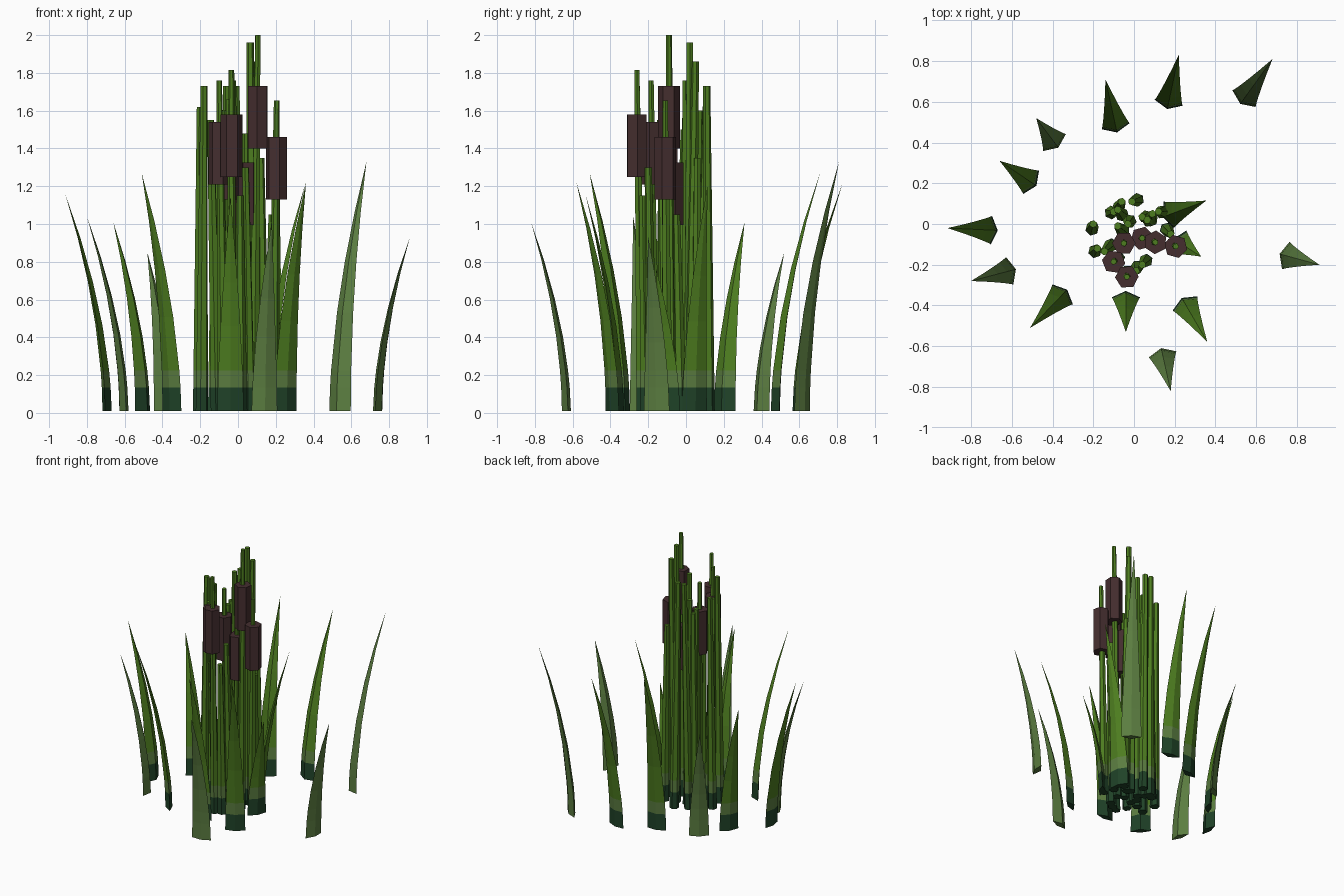
import bpy, bmesh, math, random
from mathutils import Vector

if "Cube" in bpy.data.objects:
    bpy.data.objects.remove(bpy.data.objects["Cube"])

random.seed(4)

def material(name, col):
    m = bpy.data.materials.new(name)
    m.diffuse_color = (*col, 1)
    m.use_nodes = True
    m.node_tree.nodes["Principled BSDF"].inputs["Base Color"].default_value = m.diffuse_color
    return m

DARK = material("dark base green", (0.014, 0.055, 0.021))
PALE = material("pale grey green", (0.105, 0.205, 0.052))
BRIGHT = material("bright green", (0.075, 0.205, 0.014))
BROWN = material("seed head brown", (0.058, 0.027, 0.028))

def loft(name, rings, mats, rule, tip=None):
    """Skin a list of rings; rule(z) picks the colour of each face."""
    bm = bmesh.new()
    vs = [[bm.verts.new(p) for p in r] for r in rings]
    n = len(rings[0])
    bm.faces.new(vs[0][::-1])
    for a, b in zip(vs, vs[1:]):
        for i in range(n):
            j = (i + 1) % n
            bm.faces.new((a[i], a[j], b[j], b[i]))
    if tip is not None:
        t = bm.verts.new(tip)
        for i in range(n):
            bm.faces.new((vs[-1][i], vs[-1][(i + 1) % n], t))
    else:
        bm.faces.new(vs[-1])
    bmesh.ops.recalc_face_normals(bm, faces=bm.faces)
    for f in bm.faces:
        f.material_index = rule(f.calc_center_median().z)
    me = bpy.data.meshes.new(name)
    bm.to_mesh(me)
    bm.free()
    for m in mats:
        me.materials.append(m)
    ob = bpy.data.objects.new(name, me)
    bpy.context.collection.objects.link(ob)
    return ob

def bands(z):
    return 0 if z < 0.135 else 1 if z < 0.225 else 2

def ngon(c, r, n, turn=0.0):
    return [Vector((c[0] + r * math.cos(turn + 2 * math.pi * i / n),
                    c[1] + r * math.sin(turn + 2 * math.pi * i / n), c[2])) for i in range(n)]

# Curved blades with a folded, pointed cross-section
def leaf(base, tip, h, banded, half=0.07):
    b, t = Vector((*base, 0)), Vector((*tip, 0))
    out = (t - b).normalized()
    side = Vector((-out.y, out.x, 0))
    rings = []
    for z in [0.01, 0.135, 0.225, 0.4 * h, 0.6 * h, 0.8 * h]:
        k = z / h
        c = b + (t - b) * k ** 1.8 + Vector((0, 0, z))
        w = half * (1 - k ** 1.7) * (1 - 0.12 * k)
        d = 0.45 * w
        rings.append([c + side * w, c - out * d, c - side * w, c + out * d * 0.55])
    loft("leaf", rings, [DARK, PALE, BRIGHT], bands if banded else lambda z: 1,
         tip=t + Vector((0, 0, h)))

for args in [
    ((0.54, 0.615), (0.68, 0.81), 1.33, False), ((0.17, 0.595), (0.22, 0.83), 1.22, True),
    ((-0.09, 0.48), (-0.14, 0.71), 1.27, True), ((-0.39, 0.40), (-0.48, 0.52), 0.85, False),
    ((-0.505, 0.205), (-0.66, 0.31), 1.01, True), ((-0.70, -0.03), (-0.915, -0.02), 1.16, True),
    ((-0.61, -0.23), (-0.80, -0.28), 1.04, False), ((-0.35, -0.345), (-0.51, -0.51), 1.27, True),
    ((-0.04, -0.36), (-0.04, -0.53), 1.15, True), ((0.25, -0.39), (0.36, -0.58), 1.22, True),
    ((0.14, -0.64), (0.18, -0.82), 1.01, False), ((0.745, -0.155), (0.91, -0.20), 0.93, False),
    ((0.17, 0.045), (0.355, 0.115), 1.21, True), ((0.22, -0.09), (0.33, -0.16), 0.77, True),
]:
    leaf(*args)

# Leaning, tapering stalks
def stalk(top, base, h, r0=0.034, r1=0.019):
    turn = random.random() * 6
    rings = []
    for z in (0.01, 0.135, 0.225, h):
        k = z / h
        c = (base[0] + (top[0] - base[0]) * k, base[1] + (top[1] - base[1]) * k, z)
        rings.append(ngon(c, r0 + (r1 - r0) * k, 6, turn))
    loft("stalk", rings, [DARK, PALE, BRIGHT], bands)

# Plain stalks: top x, y, height
for x, y, h in [
    (-0.20, 0.0, 1.62), (-0.18, -0.12, 1.73), (-0.145, -0.135, 1.55), (-0.10, 0.06, 1.50),
    (-0.06, 0.11, 1.73), (-0.01, 0.11, 1.73), (-0.08, 0.07, 1.60), (-0.03, 0.0, 1.76),
    (-0.08, -0.01, 1.50), (0.065, 0.02, 1.96), (0.09, 0.05, 1.86), (0.04, 0.035, 1.48),
    (0.12, 0.06, 1.35), (0.04, -0.20, 1.30), (0.01, -0.23, 1.15), (0.18, -0.05, 1.05),
]:
    stalk((x, y), (x * 0.95 + random.uniform(-0.03, 0.03), y * 0.9 + random.uniform(-0.03, 0.03)), h)

# Stalks carrying hexagonal seed heads: x, y, stalk height, head bottom
for x, y, h, z0 in [
    (0.105, -0.09, 2.00, 1.40), (0.205, -0.11, 1.655, 1.13), (-0.035, -0.26, 1.815, 1.25),
    (-0.10, -0.185, 1.76, 1.21), (0.04, -0.07, 1.48, 0.995), (-0.05, -0.095, 1.66, 1.13),
]:
    stalk((x, y), (x * 0.95 + random.uniform(-0.02, 0.02), y * 0.9), h, 0.032, 0.015)
    rings = [ngon((x, y, z), 0.058, 6, 0.15 + 3 * x) for z in (z0, z0 + 0.33)]
    loft("seed_head", rings, [BROWN], lambda z: 0)
